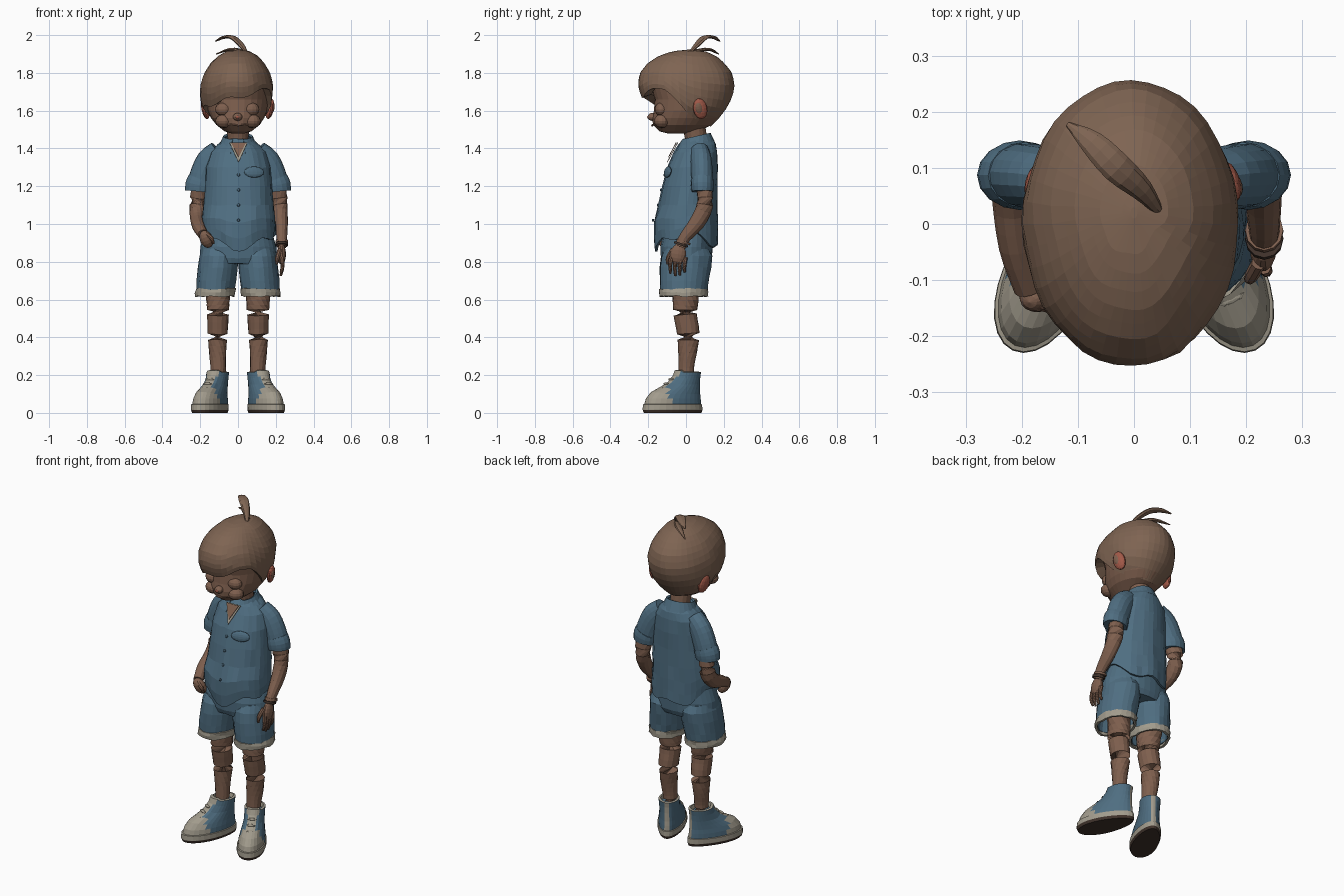
import bpy, bmesh, math, random
from math import sin, cos, tau, pi, radians
from mathutils import Vector, Matrix

random.seed(4)


def material(name, rgb):
    m = bpy.data.materials.new(name)
    m.diffuse_color = (*rgb, 1)
    return m


HAIR = material("hair brown", (0.21, 0.128, 0.085))
SKIN = material("skin brown", (0.21, 0.115, 0.076))
BLUE = material("denim blue", (0.078, 0.155, 0.22))
PALE = material("pale canvas", (0.36, 0.33, 0.265))
RED = material("ear red", (0.36, 0.10, 0.065))
DARK = material("sole brown", (0.05, 0.032, 0.024))


def make(name, verts, faces, mats, rule=None, solid=0):
    bm = bmesh.new()
    vs = [bm.verts.new(v) for v in verts]
    for f in faces:
        bm.faces.new([vs[i] for i in f])
    bmesh.ops.recalc_face_normals(bm, faces=bm.faces)
    me = bpy.data.meshes.new(name)
    bm.to_mesh(me)
    bm.free()
    for m in mats:
        me.materials.append(m)
    if rule:
        for p in me.polygons:
            p.material_index = rule(p.center, p.normal)
    ob = bpy.data.objects.new(name, me)
    bpy.context.collection.objects.link(ob)
    if solid:
        mod = ob.modifiers.new("thickness", 'SOLIDIFY')
        mod.thickness = solid
    return ob


def skin_rings(name, rings, mats, caps=(True, True), rule=None, solid=0):
    """Join equal rings of points into one surface."""
    n = len(rings[0])
    faces = [(i * n + k, i * n + (k + 1) % n, (i + 1) * n + (k + 1) % n, (i + 1) * n + k)
             for i in range(len(rings) - 1) for k in range(n)]
    if caps[0]:
        faces.append(tuple(reversed(range(n))))
    if caps[1]:
        faces.append(tuple(range((len(rings) - 1) * n, len(rings) * n)))
    return make(name, [p for r in rings for p in r], faces, mats, rule, solid)


def oval(z, x0, x1, y0, y1, a):
    return Vector(((x0 + x1) / 2 + (x1 - x0) / 2 * cos(a), (y0 + y1) / 2 + (y1 - y0) / 2 * sin(a), z))


def loft(name, table, mats, n=24, warp=None, jit=0, **kw):
    """Stack of ovals given as (z, x0, x1, y0, y1)."""
    rings = []
    for row in table:
        ring = []
        for k in range(n):
            p = oval(*row, tau * k / n)
            if warp:
                p = warp(p, tau * k / n)
            ring.append(p + Vector([random.uniform(-jit, jit) for _ in range(3)]))
        rings.append(ring)
    return skin_rings(name, rings, mats, **kw)


def tube(name, pts, mats, n=12, steps=3, **kw):
    """Smooth path of (x, y, z, rx, ry) with oval cross-sections."""
    P = [Vector(p) for p in pts]
    P = [2 * P[0] - P[1]] + P + [2 * P[-1] - P[-2]]
    path = []
    for i in range(1, len(P) - 2):
        a, b, c, d = P[i - 1:i + 3]
        for s in range(steps + (i == len(P) - 3)):
            t = s / steps
            path.append(0.5 * (2 * b + (c - a) * t + (2 * a - 5 * b + 4 * c - d) * t * t
                               + (3 * b - a - 3 * c + d) * t ** 3))
    rings = []
    for i, p in enumerate(path):
        tan = (path[min(i + 1, len(path) - 1)] - path[max(i - 1, 0)]).to_3d()
        q = tan.to_track_quat('Z', 'Y')
        rings.append([p.to_3d() + q @ Vector((max(p[3], .001) * cos(tau * k / n), max(p[4], .001) * sin(tau * k / n), 0))
                      for k in range(n)])
    return skin_rings(name, rings, mats, **kw)


def blob(name, c, r, mat, rot=(0, 0, 0), n=14):
    rows = [(-cos(pi * i / 8), *(s * max(sin(pi * i / 8), .02) for s in (-1, 1, -1, 1))) for i in range(9)]
    ob = loft(name, rows, [mat], n)
    ob.location, ob.scale, ob.rotation_euler = c, r, rot
    return ob


def lookup(table, z):
    for a, b in zip(table, table[1:]):
        if a[0] <= z <= b[0]:
            t = (z - a[0]) / (b[0] - a[0])
            return [z] + [u + (v - u) * t for u, v in zip(a[1:], b[1:])]
    return list(table[0] if z < table[0][0] else table[-1])


# Head and face
loft("head", [(1.478, -.03, .03, -.09, 0), (1.49, -.07, .07, -.14, .06), (1.525, -.115, .115, -.175, .14),
              (1.56, -.142, .138, -.178, .175), (1.60, -.16, .155, -.17, .2), (1.66, -.17, .165, -.165, .22),
              (1.74, -.17, .165, -.19, .225), (1.84, -.12, .11, -.15, .17)], [SKIN], n=28)
for s in (-1, 1):
    blob("eyelid", (s * .072 - .004, -.13, 1.607), (.045, .036, .036), SKIN)
    blob("cheek", (s * .075, -.128, 1.545), (.045, .042, .036), SKIN)
    blob("ear", (s * .168 - (.004 if s < 0 else 0), .075, 1.61), (.02, .038, .056), RED, (.25, s * .15, s * .25))
    blob("inner_ear", (s * .18, .07, 1.612), (.012, .022, .034), SKIN, (.25, s * .15, s * .25))
blob("nose", (-.002, -.178, 1.567), (.025, .026, .021), SKIN)
blob("nose_tip", (-.002, -.199, 1.566), (.011, .007, .008), RED)
tube("mouth", [(-.045, -.166, 1.53, .003, .003), (0, -.179, 1.522, .006, .006), (.045, -.166, 1.53, .003, .003)], [SKIN], n=6)

# Hair cap with a swept fringe
HEAD = [(1.50, -.085, .08, -.14, .115), (1.56, -.145, .14, -.17, .175), (1.62, -.19, .175, -.205, .222),
        (1.68, -.2, .185, -.24, .248), (1.74, -.197, .187, -.256, .257), (1.80, -.178, .17, -.245, .243),
        (1.85, -.147, .14, -.205, .205), (1.89, -.105, .105, -.145, .16), (1.915, -.06, .06, -.07, .1),
        (1.923, -.006, .006, .01, .03)]


def hairline(a):
    front, x = -sin(a), cos(a)
    fringe = 1.67 + .05 * x + .012 * sin(6 * a)
    return lookup([(-1, 1.515), (-.4, 1.545), (-.05, 1.58), (.1, 1.61), (.4, fringe), (1, fringe)], front)[1]


rings = []
for i in range(15):
    t = (14 - i) / 14 * pi / 2
    ring = []
    for k in range(40):
        a = tau * k / 40
        low = hairline(a)
        z = low + (1.923 - low) * cos(t)
        p = oval(*lookup(HEAD, z), a)
        f = 1 + .012 * sin(9 * a + 14 * z) * sin(t)
        ring.append(Vector((p.x * f, p.y * (1 + (f - 1) * .4), z)))
    rings.append(ring)
skin_rings("hair", rings, [HAIR], caps=(False, True), solid=.05)
tube("hair_tuft", [(.05, .015, 1.9, .006, .006), (.015, .06, 1.95, .02, .012), (-.03, .1, 1.988, .027, .01),
                   (-.075, .145, 1.988, .022, .008), (-.118, .178, 1.968, .005, .003)], [HAIR], n=8)
tube("hair_strand", [(.03, .05, 1.915, .012, .01), (-.04, .12, 1.925, .018, .008), (-.115, .172, 1.9, .003, .003)], [HAIR], n=8)

# Neck and open shirt front
tube("neck", [(0, .06, 1.36, .062, .062), (0, .055, 1.44, .056, .058), (0, .04, 1.53, .06, .06)], [SKIN], n=16)
for nm, m, w, y, b in (("undershirt", PALE, .045, -.042, 1.325), ("chest", SKIN, .037, -.05, 1.352)):
    make(nm, [(-w, y, 1.43), (w + .005, y, 1.43), (.003, y - (1.425 - b) * .56, b)], [(0, 1, 2)], [m], solid=.004)

# Shirt body, loose at the hem
SHIRT = [(.92, -.185, .198, -.165, .166), (.97, -.19, .198, -.172, .166), (1.03, -.19, .195, -.172, .165),
         (1.10, -.18, .188, -.145, .165), (1.2, -.174, .18, -.126, .165), (1.3, -.168, .172, -.1, .166),
         (1.38, -.145, .15, -.062, .165), (1.42, -.108, .112, -.04, .158), (1.45, -.07, .075, -.015, .14)]


def drape(p, a):
    low = max(0, (1.1 - p.z) / .18)
    p.z += low * (.035 * cos(2 * a) + .022 * sin(a * 5) - .01)
    k = 1 + .02 * low * sin(9 * a) + .007 * sin(5 * a + 20 * p.z)
    return Vector((p.x * k, p.y * k, p.z))


loft("shirt", SHIRT, [BLUE], n=36, warp=drape, jit=.003, caps=(False, False), solid=.012)

# Collar, open at the front
verts, N = [], 20
for k in range(N + 1):
    a = radians(-68 + 316 * k / N)
    for r, dz in ((.066, .022), (.078, .028), (.104, -.028)):
        tip = max(0, -sin(a)) * .02
        verts.append((r * cos(a), .052 + (r + (tip if dz < 0 else 0)) * sin(a), 1.437 + dz + .018 * sin(a) - (tip if dz < 0 else 0)))
make("collar", verts, [(3 * k + j, 3 * k + j + 1, 3 * k + j + 4, 3 * k + j + 3) for k in range(N) for j in (0, 1)], [BLUE], solid=.01)

# Chest pocket flap and buttons
flap = blob("pocket_flap", (.085, -.097, 1.275), (.055, .012, .03), BLUE, (-.2, 0, .3))
for z in (1.02, 1.1, 1.18, 1.26):
    blob("button", (.003, lookup(SHIRT, z)[3] - .003, z), (.008, .006, .008), BLUE, n=8)

# Sleeves with rolled cuffs
for s in (-1, 1):
    tube("sleeve", [(s * .1, .07, 1.385, .05, .06), (s * .15, .08, 1.335, .056, .07), (s * .185, .085, 1.26, .058, .07),
                    (s * .203, .087, 1.19, .056, .07)], [BLUE], n=16)
    tube("sleeve_cuff", [(s * .193, .087, 1.235, .059, .072), (s * .204, .087, 1.205, .062, .075), (s * .208, .087, 1.172, .058, .072)],
         [BLUE], n=16, steps=2)

# Hanging arm, hand and bracelets
tube("straight_arm", [(.205, .095, 1.22, .042, .048), (.22, .1, 1.1, .041, .046), (.228, .06, 1.01, .036, .042),
                      (.232, -.005, .93, .028, .031), (.231, -.03, .88, .025, .029)], [SKIN])
blob("palm", (.23, -.042, .84), (.024, .043, .056), SKIN, (-.15, 0, 0))
for i in range(4):
    y = -.078 + .025 * i
    end = (.738, .725, .728, .745)[i]
    tube("finger", [(.232, y, .825, .012, .012), (.236, y - .006, .775, .011, .011), (.226, y - .004, end, .006, .006)], [SKIN], n=8)
tube("thumb", [(.222, -.07, .865, .013, .013), (.208, -.095, .82, .012, .012), (.205, -.098, .785, .006, .006)], [SKIN], n=8)
for z, m in ((.905, SKIN), (.892, DARK)):
    tube("bracelet", [(.232, -.026 + (z - .89), z + .006, .034, .038), (.232, -.03 + (z - .89), z - .006, .034, .038)], [m], steps=1)

# Bent arm with its hand in the pocket
tube("bent_arm", [(-.2, .09, 1.22, .042, .048), (-.213, .1, 1.1, .042, .045), (-.216, .055, 1.03, .038, .042),
                  (-.208, -.04, .985, .033, .034), (-.186, -.115, .945, .028, .028)], [SKIN])
blob("pocket_hand", (-.168, -.125, .92), (.034, .03, .05), SKIN, (.3, -.4, 0))
tube("pocket_thumb", [(-.17, -.14, .95, .013, .013), (-.14, -.15, .925, .011, .011), (-.13, -.145, .895, .006, .006)], [SKIN], n=8)

# Shorts with frayed pale cuffs
loft("shorts_hips", [(.79, -.19, .195, -.12, .125), (.82, -.202, .207, -.132, .138), (.88, -.2, .202, -.135, .142),
                     (.98, -.17, .175, -.115, .14)], [BLUE], n=32, jit=.002)
for s in (-1, 1):
    def leg(z, a, b, y0, y1):
        return (z, min(s * a, s * b), max(s * a, s * b), y0, y1)
    loft("shorts_leg", [leg(.63, .022, .22, -.135, .11), leg(.7, .01, .218, -.138, .12), leg(.77, .002, .212, -.138, .132),
                        leg(.83, .0, .204, -.132, .138), leg(.87, .01, .19, -.11, .12)],
         [BLUE], n=24, jit=.003, caps=(False, True), solid=.012)
    loft("shorts_cuff", [leg(.617, .018, .225, -.141, .115), leg(.637, .015, .226, -.143, .117), leg(.657, .014, .222, -.14, .117)],
         [PALE], n=24, jit=.004, caps=(False, False), solid=.014)
    # Bare leg
    tube("leg", [(s * .108, 0, .76, .07, .08), (s * .106, -.002, .6, .062, .07), (s * .106, -.004, .52, .058, .062),
                 (s * .108, .012, .42, .053, .06), (s * .108, .008, .32, .045, .05), (s * .105, .002, .24, .04, .042),
                 (s * .105, .002, .17, .04, .042)], [SKIN], n=14)
    # High-top shoe, turned outward
    rows = [(z, -w, w, toe, heel) for z, heel, toe, w in (
        (0, .075, -.255, .07), (.016, .08, -.262, .076), (.018, .08, -.262, .077), (.045, .078, -.26, .077),
        (.047, .072, -.252, .072), (.075, .07, -.244, .07), (.1, .067, -.215, .065), (.125, .066, -.165, .06),
        (.15, .065, -.12, .056), (.185, .066, -.088, .056), (.215, .07, -.075, .057), (.218, .058, -.06, .045),
        (.195, .05, -.05, .04))]

    def toe_wide(p, a):
        k = 1 - .16 * sin(a) * max(0, 1 - p.z / .16)
        if .1 < p.z and sin(a) < -.7:
            p.z += .01 * -sin(a)
        return Vector((p.x * k, p.y, p.z))

    def shoe_rule(c, nrm):
        if c.z < .017:
            return 2
        side = abs(c.x) > .026 or c.y > 0
        seam = c.y > .05 and abs(c.x) < .012
        return 1 if c.z > .046 and c.z < .205 and c.y > -.13 and side and not seam else 0

    shoe = loft("shoe", rows, [PALE, BLUE, DARK], n=28, warp=toe_wide, rule=shoe_rule)
    shoe.location, shoe.rotation_euler = (s * .106, .012, 0), (0, 0, s * radians(25))
    # Laces
    for i in range(3):
        lace = blob("lace", (0, 0, 0), (.026, .008, .006), PALE, n=8)
        y = -.1 - .03 * i
        lace.matrix_world = shoe.matrix_basis @ Matrix.Translation((0, y, .178 - .024 * i)) @ Matrix.Diagonal((.026, .01, .007, 1))
